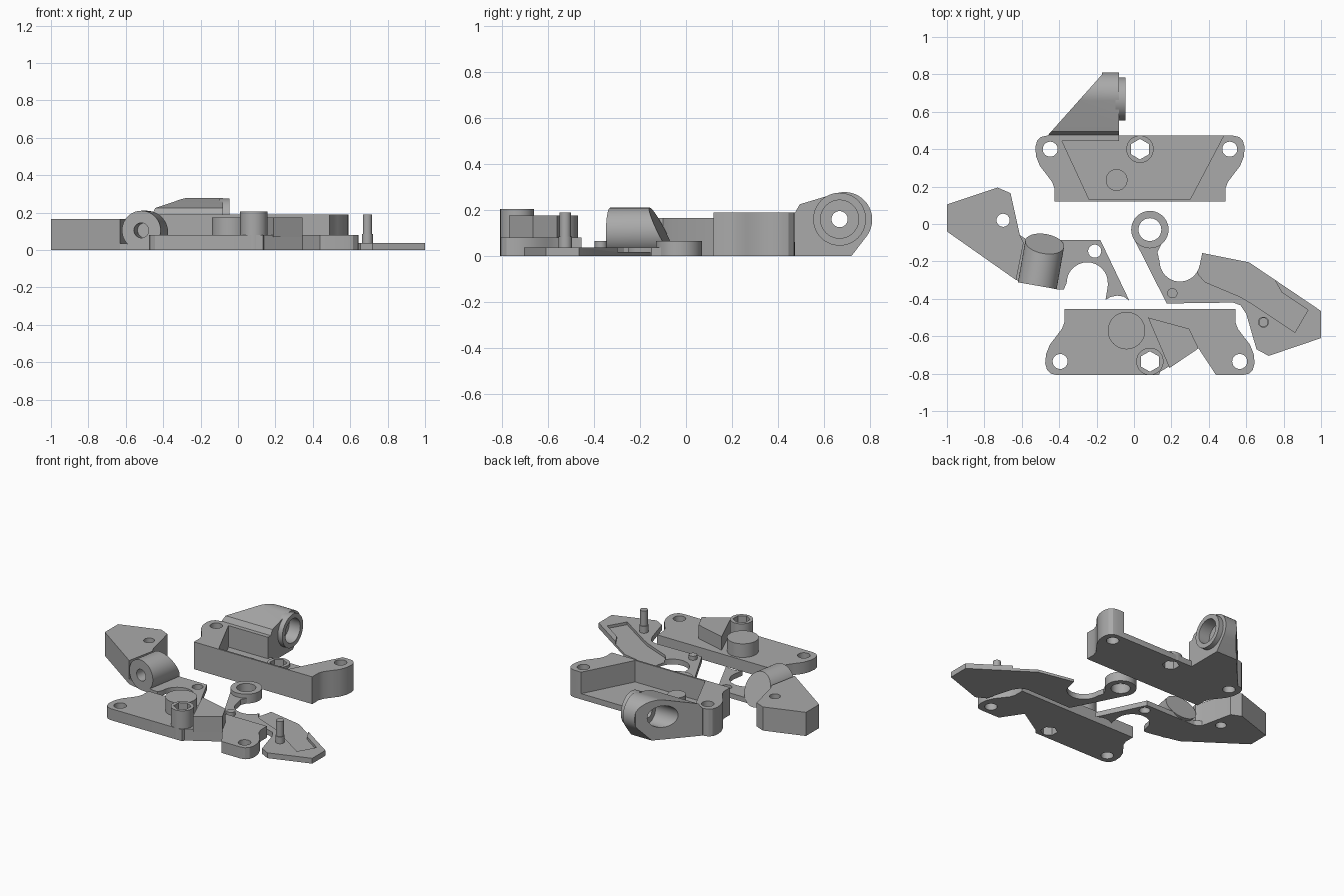
import bpy
import bmesh
from math import cos, sin, pi, radians
from mathutils import Matrix, Vector

default_cube = bpy.data.objects.get("Cube")
if default_cube:
    bpy.data.objects.remove(default_cube, do_unlink=True)

grey = bpy.data.materials.new("plain grey")
grey.use_nodes = True
grey.diffuse_color = (0.4, 0.4, 0.4, 1)
grey.node_tree.nodes["Principled BSDF"].inputs["Base Color"].default_value = grey.diffuse_color

# Local (a, b, depth) mapped to world axes
ALONG_Z = Matrix.Identity(4)
ALONG_X = Matrix(((0, 0, 1, 0), (1, 0, 0, 0), (0, 1, 0, 0), (0, 0, 0, 1)))
ALONG_Y = Matrix(((1, 0, 0, 0), (0, 0, 1, 0), (0, 1, 0, 0), (0, 0, 0, 1)))


def arc(centre, radius, start, end, steps=16):
    """Points along an arc, angles in degrees."""
    angles = [radians(start + (end - start) * i / steps) for i in range(steps + 1)]
    return [(centre[0] + radius * cos(a), centre[1] + radius * sin(a)) for a in angles]


def circle(centre, radius, sides=40):
    return arc(centre, radius, 90, 90 + 360 * (sides - 1) / sides, sides - 1)


def prism(name, outline, low, high, frame=ALONG_Z):
    """Extrude a closed outline between two depths."""
    bm = bmesh.new()
    face = bm.faces.new([bm.verts.new((a, b, low)) for a, b in outline])
    extruded = bmesh.ops.extrude_face_region(bm, geom=[face])["geom"]
    bmesh.ops.translate(bm, vec=(0, 0, high - low),
                        verts=[v for v in extruded if isinstance(v, bmesh.types.BMVert)])
    bm.transform(frame)
    bmesh.ops.recalc_face_normals(bm, faces=bm.faces)
    mesh = bpy.data.meshes.new(name)
    bm.to_mesh(mesh)
    bm.free()
    mesh.materials.append(grey)
    obj = bpy.data.objects.new(name, mesh)
    bpy.context.collection.objects.link(obj)
    return obj


def activate(obj):
    bpy.ops.object.select_all(action="DESELECT")
    obj.select_set(True)
    bpy.context.view_layer.objects.active = obj


def cut(obj, outline, low=-0.1, high=0.5, frame=ALONG_Z):
    """Remove an extruded outline from a part."""
    cutter = prism("cutter", outline, low, high, frame)
    cutter.hide_render = True
    activate(obj)
    mod = obj.modifiers.new("cut", "BOOLEAN")
    mod.operation, mod.solver, mod.object = "DIFFERENCE", "EXACT", cutter
    bpy.ops.object.modifier_apply(modifier=mod.name)
    bpy.data.objects.remove(cutter, do_unlink=True)


def housing(name, middle, flip, height):
    """Mirrored eared plate, with a hole in each ear and a hex hole."""
    def place(x, y):
        return (middle + x, -0.335 - y if flip else y)
    half = [(0.457, 0.12), (0.457, 0.19), (0.47, 0.225), (0.5, 0.265), (0.535, 0.31),
            (0.555, 0.36), (0.56, 0.41), (0.55, 0.445), (0.53, 0.465), (0.5, 0.472)]
    outline = half + [(-x, y) for x, y in reversed(half)]
    body = prism(name, [place(x, y) for x, y in outline], 0, height)
    for side in (-1, 1):
        cut(body, circle(place(side * 0.48, 0.4), 0.04))
    return body, place


def hex_boss(name, centre, low, high):
    boss = prism(name, circle(centre, 0.073), low, high)
    cut(boss, circle(centre, 0.055, 6))


parts_before = set(bpy.data.objects)

# Rear housing: deep tray, open at the back
tray, place = housing("rear_housing", 0.032, False, 0.19)
cut(tray, [(-0.385, 0.445), (-0.08, 0.445), (-0.08, 0.55), (0.52, 0.55),
           (0.3, 0.132), (-0.24, 0.132)], 0.04)
centre = place(0, 0.4)
cut(tray, circle(centre, 0.055, 6))
hex_boss("rear_hex_boss", centre, 0.001, 0.06)
prism("rear_post", circle(place(-0.125, 0.235), 0.058), 0.03, 0.1)

# Rear socket: rounded block with a diagonal side and stepped bore
bore = (0.668, 0.16)
profile = [(0.46, 0), (0.46, 0.19), (0.475, 0.19), (0.495, 0.225)]
profile += arc((0.69, 0.158), 0.12, 105, -35) + [(0.72, 0)]
socket = prism("rear_socket", profile, -0.46, -0.08, ALONG_X)
cut(socket, [(-0.475, 0.458), (-0.17, 0.8), (-0.17, 0.95), (-0.7, 0.95), (-0.7, 0.458)])
rim = prism("rear_socket_rim", circle(bore, 0.115), -0.1, -0.045, ALONG_X)
cut(rim, circle(bore, 0.083), -0.2, 0, ALONG_X)
cut(socket, circle(bore, 0.083), -0.13, 0, ALONG_X)
cut(socket, circle(bore, 0.075), -0.6, -0.18, ALONG_X)
cut(socket, circle(bore, 0.035), -0.3, 0, ALONG_X)

# Front housing: flat plate with a notch, post and wedge
plate, place = housing("front_housing", 0.085, True, 0.08)
cut(plate, [(0.447, -0.82), (0.345, -0.665), (0.14, -0.79), (0.13, -0.82)])
centre = place(0, 0.4)
cut(plate, circle(centre, 0.055, 6))
hex_boss("front_hex_boss", centre, 0, 0.205)
prism("front_post", circle(place(-0.125, 0.235), 0.1), 0.07, 0.175)
wedge = prism("front_wedge", [(0.075, -0.5), (0.295, -0.56), (0.345, -0.665), (0.19, -0.77)],
              0.07, 0.175)
cut(wedge, circle(centre, 0.06))

# Right arm: thin hooked plate, thick tail and angled barrel
hook = [(-0.63, -0.3), (-0.61, -0.06), (-0.57, -0.085), (-0.18, -0.085), (-0.025, -0.41),
        (-0.055, -0.388), (-0.09, -0.383), (-0.125, -0.39), (-0.152, -0.405), (-0.14, -0.33)]
hook += arc((-0.25, -0.315), 0.11, 0, 180) + [(-0.375, -0.35), (-0.41, -0.35)]
arm = prism("right_arm_plate", hook, 0, 0.035)
cut(arm, circle((-0.21, -0.145), 0.035))
tail = prism("right_arm_tail", [(-1, 0.105), (-0.73, 0.195), (-0.66, 0.165), (-0.61, -0.06),
                                (-0.59, -0.1), (-0.63, -0.3), (-1, -0.04)], 0, 0.165)
cut(tail, circle((-0.7, 0.02), 0.035))

tilt = Matrix.Translation((-0.517, -0.33, 0.105)) @ Matrix.Rotation(radians(-10), 4, "Z")
barrel = prism("right_arm_barrel", circle((0, 0), 0.105), 0, 0.28, ALONG_Y)
for vert in barrel.data.vertices:
    if vert.co.y > 0.1:
        vert.co.y -= 0.5 * (vert.co.z + 0.105)
barrel.data.transform(tilt)
cut(barrel, circle((0, 0), 0.068), -0.1, 0.06, tilt @ ALONG_Y)
cut(barrel, circle((0, 0), 0.04), -0.1, 0.11, tilt @ ALONG_Y)

# Left arm: thin plate with a shallow recess, ring and pins
outline = [(-0.01, -0.06), (0.175, -0.425), (0.53, -0.42), (0.57, -0.435), (0.6, -0.48),
           (0.655, -0.67), (0.72, -0.705), (1, -0.61), (1, -0.465), (0.615, -0.205),
           (0.365, -0.155)]
outline += arc((0.245, -0.2), 0.108, -10, -180) + [(0.125, -0.15), (0.15, -0.1)]
blade = prism("left_arm_plate", outline, 0, 0.037)
cut(blade, [(0.3, -0.1), (0.345, -0.27), (0.38, -0.31), (0.57, -0.39), (0.62, -0.42),
            (0.86, -0.58), (0.93, -0.46), (0.79, -0.365), (0.75, -0.295), (0.75, -0.1)], 0.018)
eye = (0.085, -0.03)
cut(blade, circle(eye, 0.09))
ring = prism("left_arm_ring", circle(eye, 0.1), 0, 0.065)
cut(ring, circle(eye, 0.061))
prism("left_arm_short_pin", circle((0.205, -0.37), 0.027), 0.01, 0.065)
prism("left_arm_long_pin", circle((0.692, -0.525), 0.025), 0.01, 0.19)
prism("left_arm_pin_collar", circle((0.692, -0.525), 0.029), 0.01, 0.085)

# Smooth the round walls, keep edges sharp
for part in set(bpy.data.objects) - parts_before:
    activate(part)
    bpy.ops.object.shade_smooth_by_angle(angle=radians(25))
